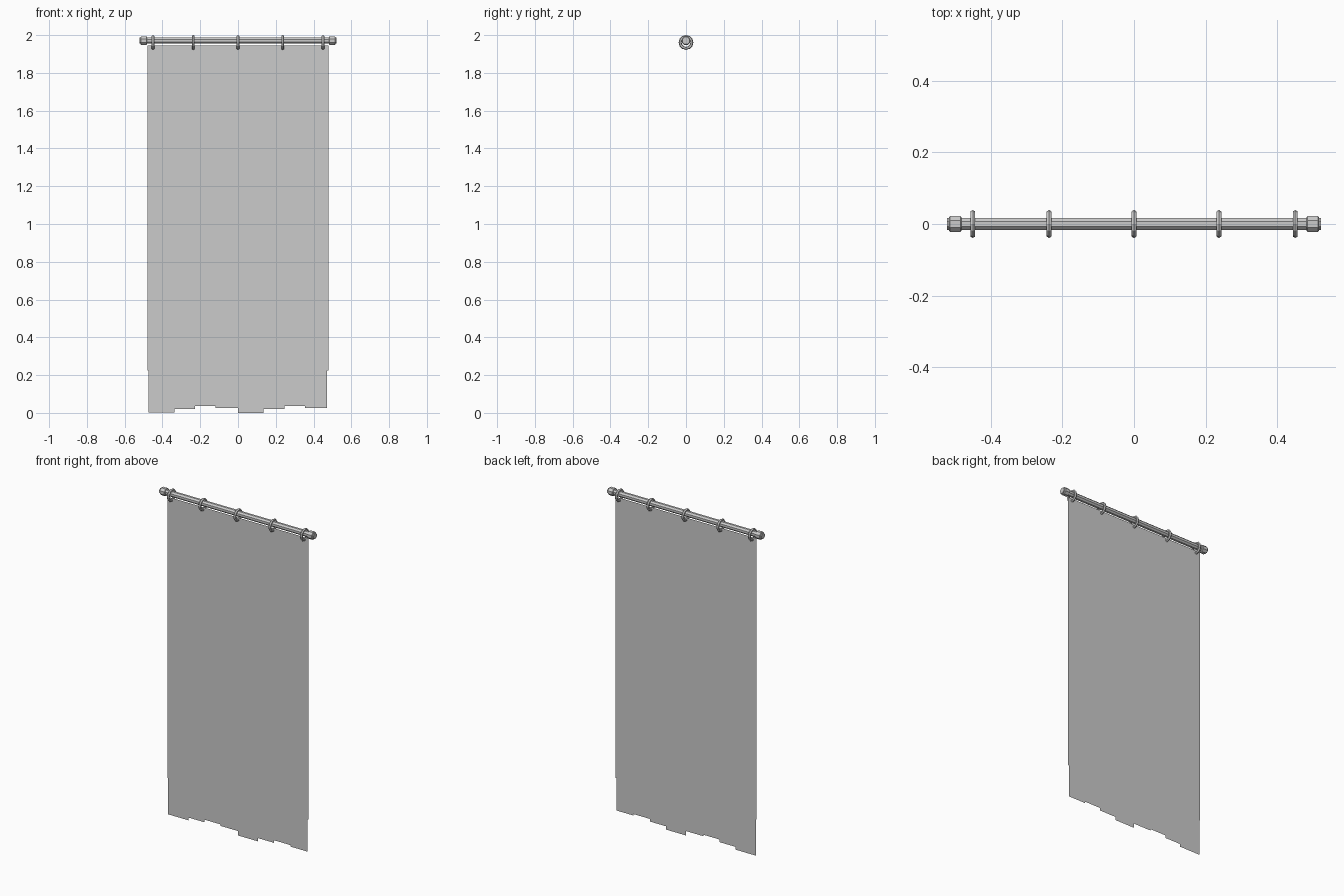
import bpy, bmesh, math

if "Cube" in bpy.data.objects:
    bpy.data.objects.remove(bpy.data.objects["Cube"])

ROD_Z = 1.971
RING_Z = 1.961


def make_object(name, verts, faces):
    mesh = bpy.data.meshes.new(name)
    mesh.from_pydata(verts, [], faces)
    mesh.update()
    obj = bpy.data.objects.new(name, mesh)
    bpy.context.collection.objects.link(obj)
    return obj


def lathe_x(name, profile, z, sides):
    """Solid turned around the x axis from (x, radius) points, capped at both ends."""
    verts, faces = [], []
    for x, r in profile:
        for i in range(sides):
            a = 2 * math.pi * (i + 0.5) / sides
            verts.append((x, r * math.cos(a), z + r * math.sin(a)))
    for k in range(len(profile) - 1):
        for i in range(sides):
            j = (i + 1) % sides
            faces.append((k * sides + i, k * sides + j, (k + 1) * sides + j, (k + 1) * sides + i))
    faces.append(tuple(range(sides)))
    faces.append(tuple(range((len(profile) - 1) * sides, len(profile) * sides)))
    obj = make_object(name, verts, faces)
    bm = bmesh.new()
    bm.from_mesh(obj.data)
    bmesh.ops.recalc_face_normals(bm, faces=bm.faces)
    bm.to_mesh(obj.data)
    bm.free()
    return obj


# Hanging rod
lathe_x("rod", [(-0.522, 0.0175), (0.522, 0.0175)], ROD_Z, 8)

# Collars near both rod ends, with chamfered rims
for side, s in (("left", -1), ("right", 1)):
    lathe_x("collar_" + side, [(s * 0.481, 0.020), (s * 0.484, 0.024),
                               (s * 0.513, 0.024), (s * 0.516, 0.020)], ROD_Z, 8)

# Hanging rings
for n, x in enumerate((-0.45, -0.237, 0, 0.237, 0.45), 1):
    bpy.ops.mesh.primitive_torus_add(location=(x, 0, RING_Z), rotation=(0, math.pi / 2, 0),
                                     major_radius=0.031, minor_radius=0.008,
                                     major_segments=12, minor_segments=6)
    bpy.context.object.name = f"ring_{n}"

# Flat cloth, narrowed near the foot, with a stepped ragged hem
hem_x = [-0.474, -0.335, -0.228, -0.120, 0.0, 0.135, 0.245, 0.355, 0.472]
hem_z = [0.003, 0.020, 0.036, 0.027, 0.0, 0.020, 0.036, 0.027]
outline = [(0.478, 0.225), (0.478, 1.945), (-0.478, 1.945), (-0.478, 0.225), (-0.474, 0.225)]
for i, z in enumerate(hem_z):
    outline += [(hem_x[i], z), (hem_x[i + 1], z)]
outline.append((0.472, 0.225))
make_object("cloth", [(x, 0, z) for x, z in reversed(outline)], [tuple(range(len(outline)))])
